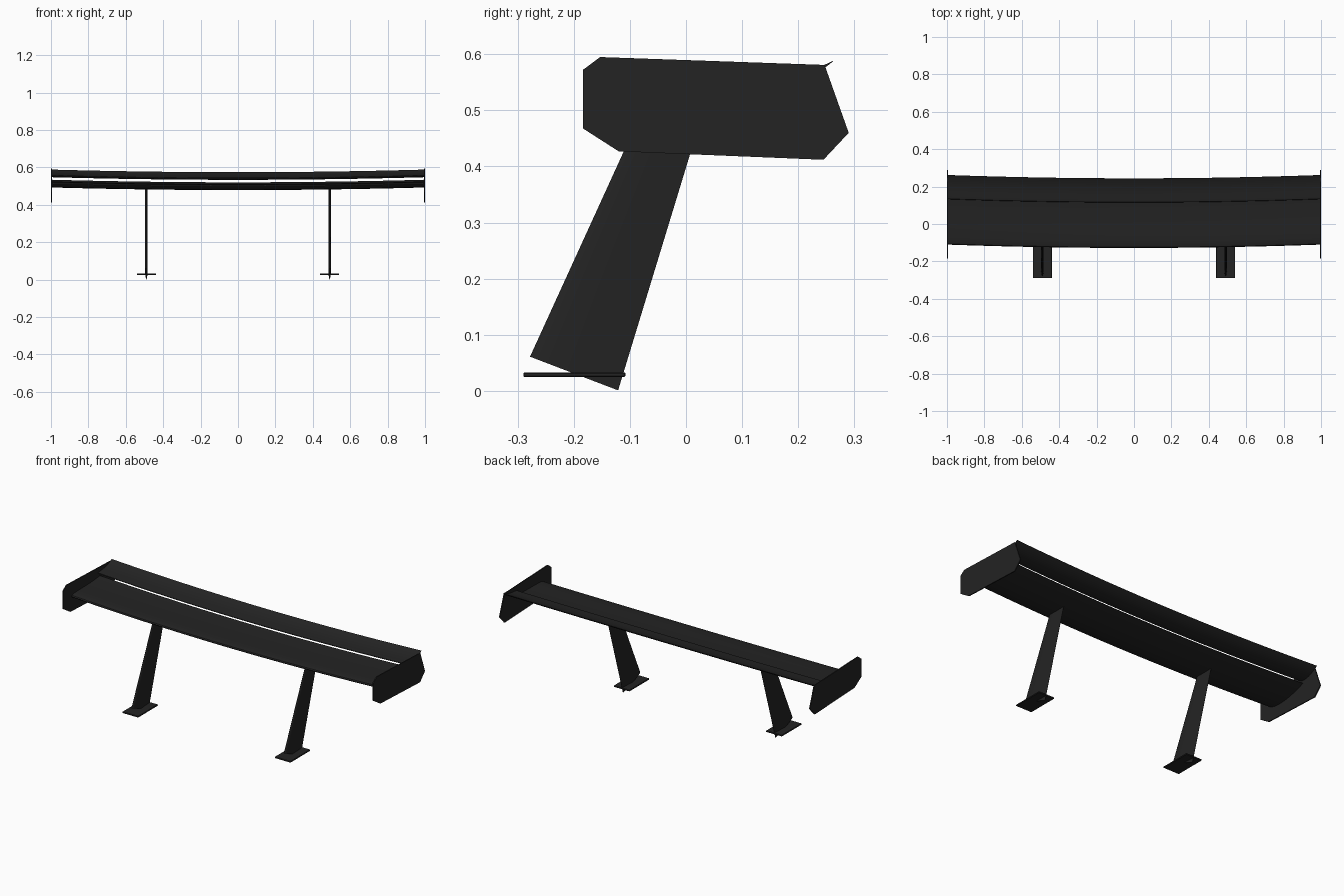
import bpy, bmesh, math
from mathutils import Vector

if "Cube" in bpy.data.objects:
    bpy.data.objects.remove(bpy.data.objects["Cube"])

black = bpy.data.materials.new("matte black")
black.diffuse_color = (0.017, 0.017, 0.017, 1)
black.use_nodes = True
black.node_tree.nodes["Principled BSDF"].inputs["Base Color"].default_value = black.diffuse_color


def finish(bm, name, smooth=True):
    bmesh.ops.recalc_face_normals(bm, faces=bm.faces[:])
    me = bpy.data.meshes.new(name)
    bm.to_mesh(me)
    bm.free()
    me.materials.append(black)
    ob = bpy.data.objects.new(name, me)
    bpy.context.collection.objects.link(ob)
    if smooth:
        bpy.ops.object.select_all(action='DESELECT')
        ob.select_set(True)
        bpy.context.view_layer.objects.active = ob
        bpy.ops.object.shade_smooth_by_angle(angle=math.radians(35))
    return ob


def loft(name, rings):
    bm = bmesh.new()
    vs = [[bm.verts.new(p) for p in r] for r in rings]
    n = len(vs[0])
    for a, b in zip(vs, vs[1:]):
        for i in range(n):
            bm.faces.new((a[i], a[(i + 1) % n], b[(i + 1) % n], b[i]))
    bm.faces.new(vs[0])
    bm.faces.new(vs[-1])
    return finish(bm, name)


def foil(n=12):
    """Closed section: (chord position, half thickness, camber), all 0..1."""
    ts = [0.5 - 0.5 * math.cos(math.pi * i / n) for i in range(n + 1)]
    def h(t):
        return 5 * (0.2969 * t**.5 - 0.126 * t - 0.3516 * t**2
                    + 0.2843 * t**3 - 0.1015 * t**4) + 0.03 * t
    up = [(t, h(t), 4 * t * (1 - t)) for t in ts]
    lo = [(t, -h(t), 4 * t * (1 - t)) for t in reversed(ts[1:])]
    return up + lo


def wing(name, le, te, thick, camber, steps=24):
    le, te = Vector(le), Vector(te)
    d = te - le
    nrm = Vector((-d.y, d.x)).normalized()
    rings = []
    for i in range(steps + 1):
        x = -0.996 + 1.992 * i / steps
        sweep = Vector((0.018, 0.014)) * x * x   # tips bow back and up
        ring = []
        for t, h, c in foil():
            p = le + d * t + nrm * (h * thick - c * camber) + sweep
            ring.append((x, p.x, p.y))
        rings.append(ring)
    return loft(name, rings)


# Aerofoil elements
wing("main_wing", (-0.128, 0.499), (0.135, 0.519), 0.032, 0.012)
wing("upper_flap", (0.115, 0.541), (0.244, 0.574), 0.014, 0.012)

# End plates
outline = [(-0.184, 0.572), (-0.153, 0.595), (0.247, 0.581), (0.290, 0.46),
           (0.245, 0.412), (-0.12, 0.427), (-0.184, 0.468)]
for side, s in (("left", -1), ("right", 1)):
    bm = bmesh.new()
    f = bm.faces.new([bm.verts.new((s * 0.994, y, z)) for y, z in outline])
    r = bmesh.ops.extrude_face_region(bm, geom=[f])
    bmesh.ops.translate(bm, vec=(s * 0.006, 0, 0),
                        verts=[v for v in r["geom"] if isinstance(v, bmesh.types.BMVert)])
    finish(bm, side + "_end_plate", False)

    # Raked strut with an aerofoil section
    rings = []
    for fr, bk in (((-0.278, 0.061), (-0.121, 0.001)), ((-0.083, 0.488), (0.028, 0.490))):
        fr, bk = Vector(fr), Vector(bk)
        ring = []
        for t, h, c in foil():
            p = fr.lerp(bk, t)
            ring.append((s * 0.49 + h * 0.014, p.x, p.y))
        rings.append(ring)
    loft(side + "_strut", rings)

    # Mounting foot
    bm = bmesh.new()
    bmesh.ops.create_cube(bm, size=1)
    bmesh.ops.scale(bm, vec=(0.102, 0.182, 0.008), verts=bm.verts[:])
    bmesh.ops.translate(bm, vec=(s * 0.49, -0.199, 0.029), verts=bm.verts[:])
    bmesh.ops.bevel(bm, geom=bm.edges[:], offset=0.0015, segments=1, affect='EDGES')
    finish(bm, side + "_mounting_foot", False)
